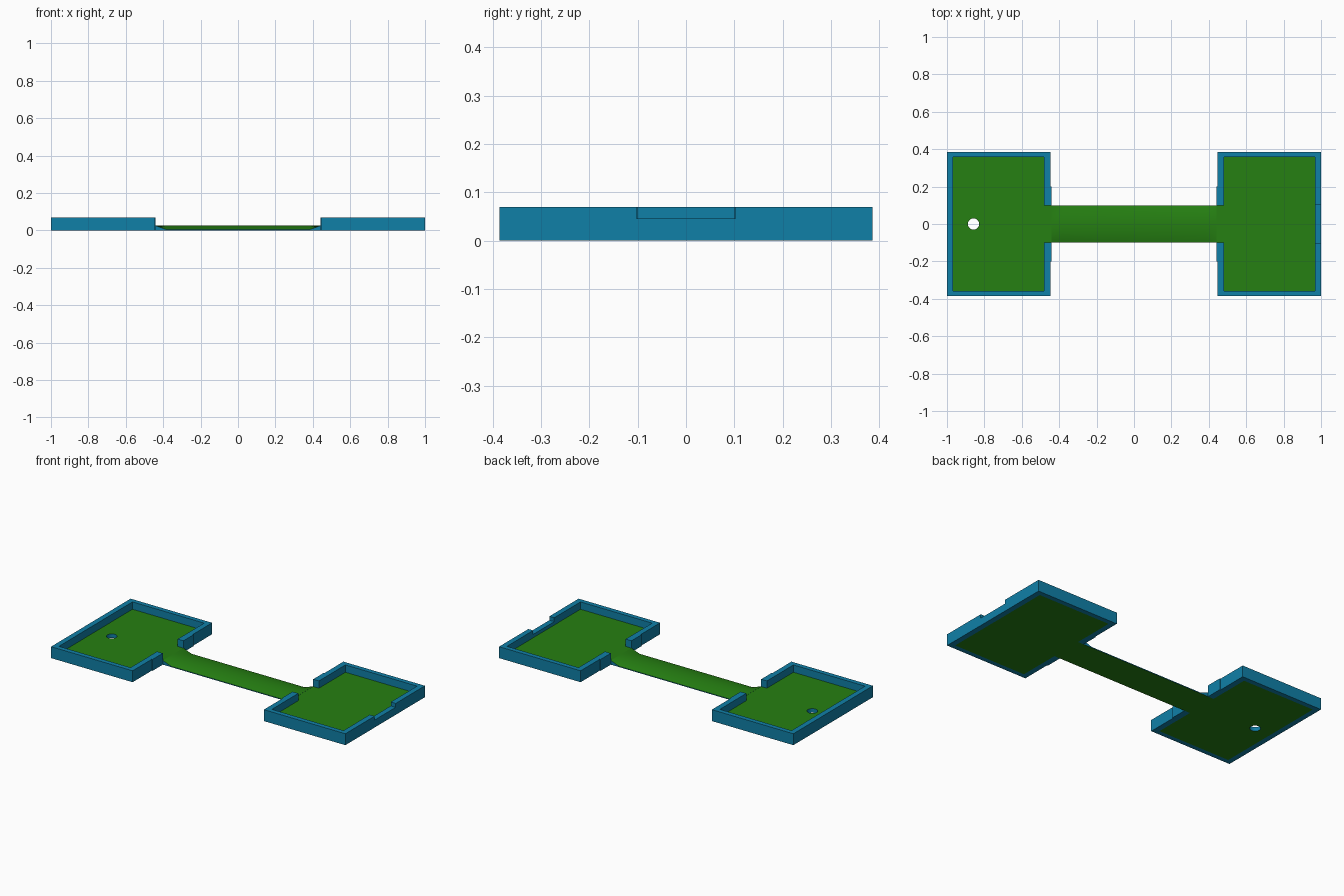
import bpy, bmesh, math

if "Cube" in bpy.data.objects:
    bpy.data.objects.remove(bpy.data.objects["Cube"])

FLOOR, WALL, GAP = 0.025, 0.07, 0.10      # heights and half width of the bridge


def material(name, col):
    m = bpy.data.materials.new(name)
    m.diffuse_color = (*col, 1)
    m.use_nodes = True
    m.node_tree.nodes["Principled BSDF"].inputs["Base Color"].default_value = m.diffuse_color
    return m


blue = material("rim blue", (0.005, 0.215, 0.39))
green = material("floor green", (0.019, 0.215, 0.006))


def finish(name, bm, mats):
    bmesh.ops.recalc_face_normals(bm, faces=bm.faces[:])
    me = bpy.data.meshes.new(name)
    bm.to_mesh(me)
    bm.free()
    for m in mats:
        me.materials.append(m)
    ob = bpy.data.objects.new(name, me)
    bpy.context.collection.objects.link(ob)
    return ob


def prism(name, pts, z0, z1, mats):
    bm = bmesh.new()
    f = bm.faces.new([bm.verts.new((x, y, z0)) for x, y in pts])
    ext = bmesh.ops.extrude_face_region(bm, geom=[f])["geom"]
    bmesh.ops.translate(bm, vec=(0, 0, z1 - z0),
                        verts=[v for v in ext if isinstance(v, bmesh.types.BMVert)])
    return finish(name, bm, mats)


def cut(ob, cutter):
    mod = ob.modifiers.new("cut", 'BOOLEAN')
    mod.operation, mod.object, mod.solver = 'DIFFERENCE', cutter, 'EXACT'
    bpy.context.view_layer.objects.active = ob
    bpy.ops.object.modifier_apply(modifier=mod.name)
    bpy.data.objects.remove(cutter)


def colour_sides(ob):
    # upright faces are blue, level or domed faces green
    for p in ob.data.polygons:
        p.material_index = 1 if abs(p.normal.z) < 0.2 else 0


# Half outline of the C-shaped rim (y > 0), running outside then inside
half = [(0.441, GAP), (0.441, 0.20), (0.446, 0.20), (0.446, 0.386), (1.0, 0.386)]
inner = [(0.967, 0.357), (0.48, 0.357), (0.48, GAP)]
rim = (half + [(x, -y) for x, y in reversed(half)]
       + [(x, -y) for x, y in reversed(inner)] + inner)
pad = [(0.48, GAP), (0.48, 0.357), (0.967, 0.357)]
tray = [(0.441, GAP)] + pad
tray = tray + [(x, -y) for x, y in reversed(tray)]

for side, s in (("left", -1), ("right", 1)):
    wall = prism(side + "_rim", [(s * x, y) for x, y in rim], 0, WALL, [blue])
    floor = prism(side + "_floor", [(s * x, y) for x, y in tray], 0, FLOOR, [green, blue])
    if s > 0:
        # shallow notch in the outer right wall
        notch = [(0.95, -0.102), (1.05, -0.102), (1.05, 0.102), (0.95, 0.102)]
        cut(wall, prism("notch_cutter", notch, 0.046, 0.1, [blue]))
    else:
        # drain hole through the left floor
        circle = [(-0.858 + 0.03 * math.cos(a * math.tau / 32),
                   0.03 * math.sin(a * math.tau / 32)) for a in range(32)]
        cut(floor, prism("hole_cutter", circle, -0.1, 0.1, [green]))
    colour_sides(floor)

# Bridge: domed top that flattens out to floor height at both ends
bm = bmesh.new()
N = 20
rows = []
for x, drop in ((-0.441, 0), (-0.385, 0.021), (0.385, 0.021), (0.441, 0)):
    top = []
    for i in range(N + 1):
        t = -1 + 2 * i / N
        top.append(bm.verts.new((x, t * GAP, FLOOR + 0.001 - drop * t * t)))
    base = [bm.verts.new((x, y, 0)) for y in (GAP, -GAP)]
    rows.append(top + base)
for a, b in zip(rows, rows[1:]):
    n = len(a)
    for i in range(n):
        j = (i + 1) % n
        bm.faces.new((a[i], a[j], b[j], b[i]))
for r in (rows[0], rows[-1]):
    bm.faces.new(r)
bridge = finish("bridge", bm, [green, blue])
colour_sides(bridge)
bpy.ops.object.select_all(action='DESELECT')
bridge.select_set(True)
bpy.context.view_layer.objects.active = bridge
bpy.ops.object.shade_smooth_by_angle(angle=math.radians(30))
